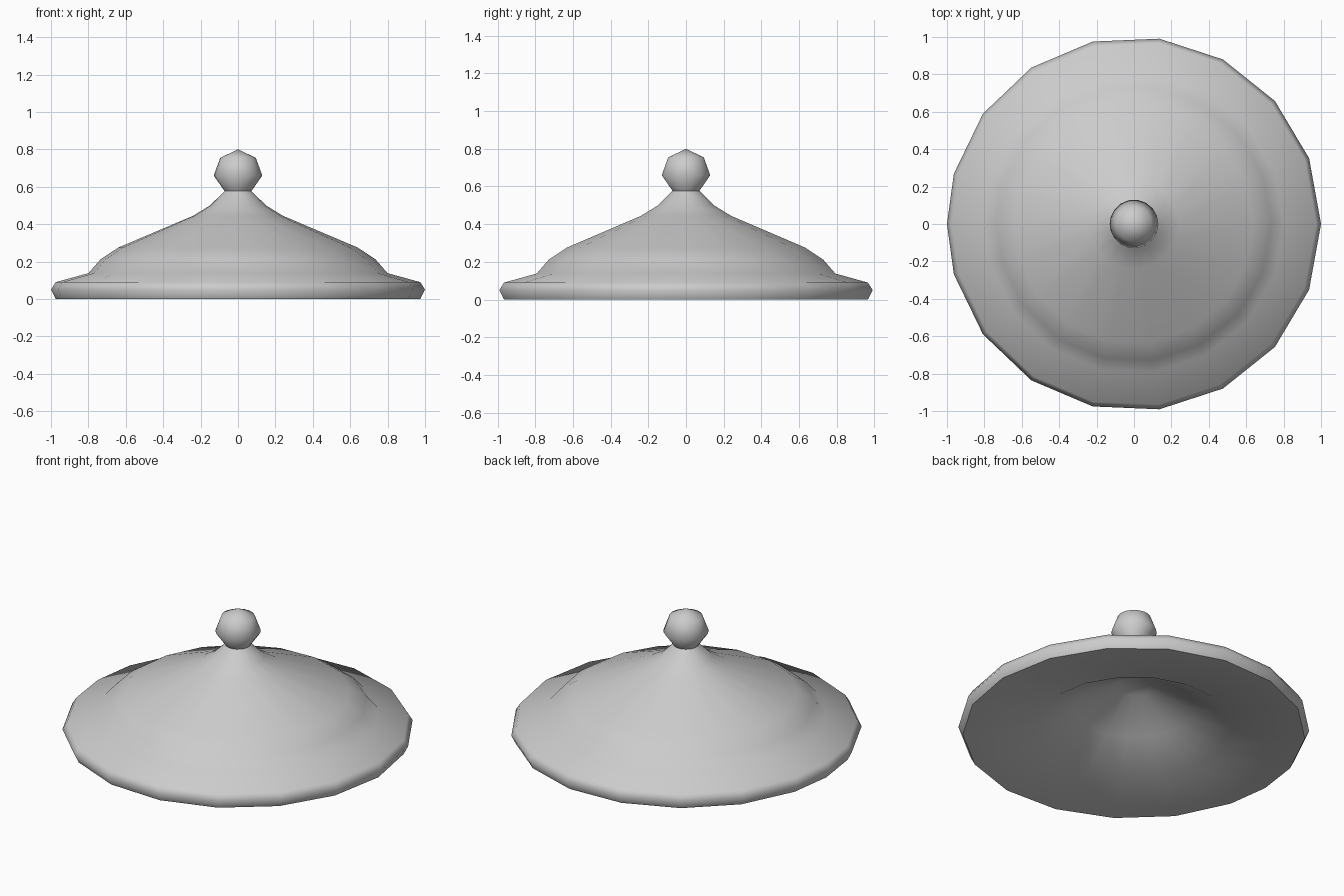
import bpy, bmesh
from math import cos, sin, radians

if "Cube" in bpy.data.objects:
    bpy.data.objects.remove(bpy.data.objects["Cube"])

# Turning angles: even steps from the right, with a narrower pair at the left
STEP = 20.55
half = [k * STEP for k in range(9)]
ANGLES = [radians(a) for a in half + [180] + [360 - a for a in half[:0:-1]]]


def lathe(name, profile, sharp_ring=None):
    """Revolve (radius, z) points; a radius of zero makes a single pole."""
    bm = bmesh.new()
    n = len(ANGLES)
    rings = []
    for r, z in profile:
        if r == 0:
            rings.append([bm.verts.new((0, 0, z))] * n)
        else:
            rings.append([bm.verts.new((r * cos(a), r * sin(a), z)) for a in ANGLES])
    for a, b in zip(rings, rings[1:]):
        for i in range(n):
            j = (i + 1) % n
            corners = list(dict.fromkeys((a[i], b[i], b[j], a[j])))
            bm.faces.new(corners).smooth = True
    if sharp_ring is not None:
        ring = rings[sharp_ring]
        for i in range(n):
            bm.edges.get((ring[i], ring[(i + 1) % n])).smooth = False
    bm.normal_update()
    mesh = bpy.data.meshes.new(name)
    bm.to_mesh(mesh)
    bm.free()
    obj = bpy.data.objects.new(name, mesh)
    bpy.context.collection.objects.link(obj)
    return obj


# Round knob down to its neck
lathe("knob", [(0, 0.80), (0.095, 0.755), (0.13, 0.66), (0.072, 0.577)])

# Lid: flared dome, stepped rim, then the hollow underside
lathe("lid", [
    (0.072, 0.577), (0.15, 0.50), (0.24, 0.445), (0.64, 0.275),
    (0.735, 0.212), (0.80, 0.138), (0.975, 0.09), (1.0, 0.05), (0.975, 0.0),
    (0.56, 0.045), (0.34, 0.17), (0.10, 0.305), (0, 0.32)], sharp_ring=8)
